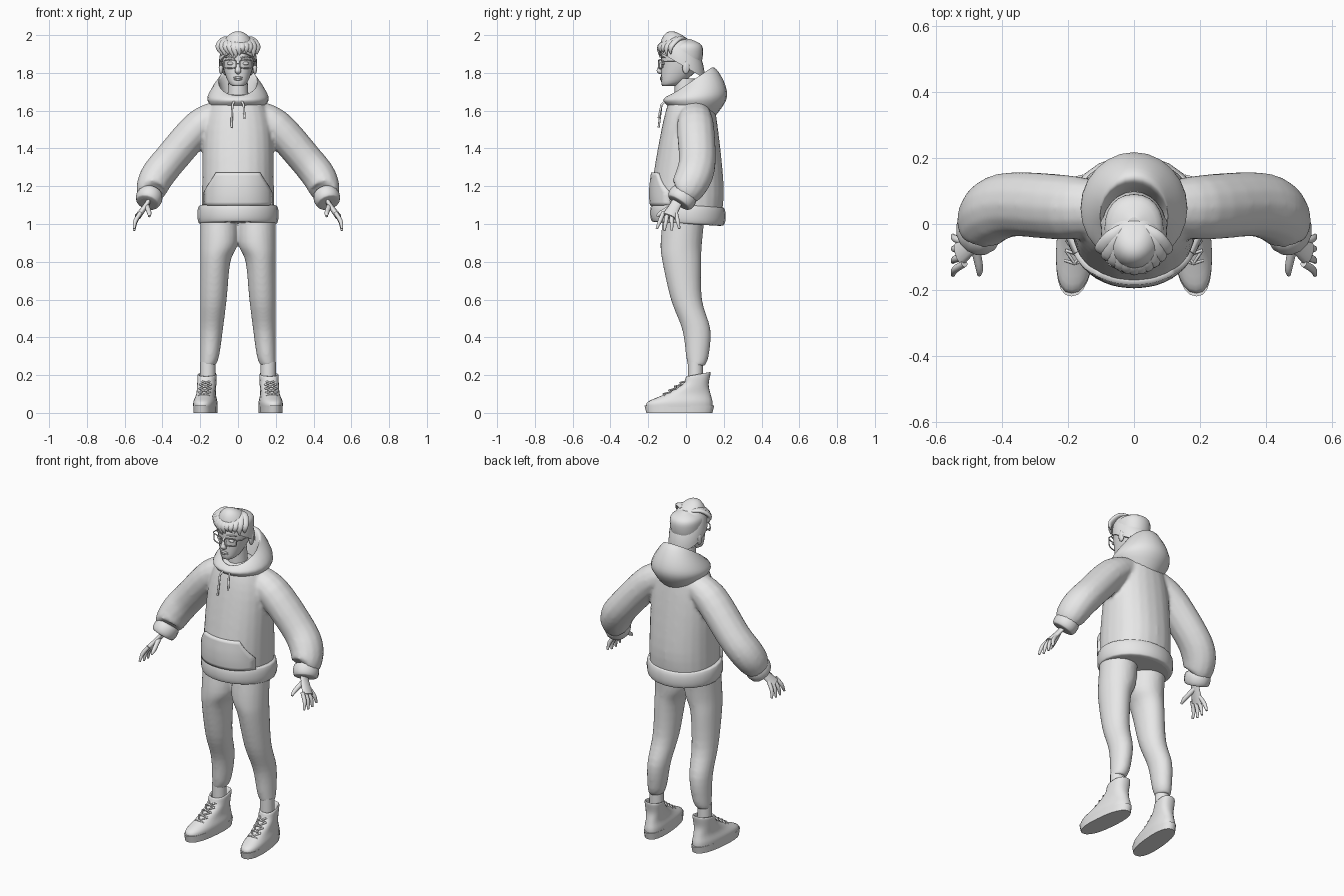
import bpy, bmesh, math, random
from mathutils import Vector, Matrix

random.seed(4)
if "Cube" in bpy.data.objects:
    bpy.data.objects.remove(bpy.data.objects["Cube"], do_unlink=True)

clay = bpy.data.materials.new("plain grey")
clay.use_nodes = True
clay.diffuse_color = (.8, .8, .8, 1)
for node in clay.node_tree.nodes:
    if node.type == 'BSDF_PRINCIPLED':
        node.inputs["Base Color"].default_value = clay.diffuse_color


def smooth(keys, steps=4):
    """Pass a smooth spline through a few key rows."""
    keys = [Vector(key) for key in keys]
    last = len(keys) - 1
    rows = []
    for i in range(last):
        before, start, end, after = [keys[min(max(j, 0), last)] for j in range(i - 1, i + 3)]
        for step in range(steps):
            t = step / steps
            curve = (2 * before - 5 * start + 4 * end - after) * t + (3 * start - before - 3 * end + after) * t * t
            rows.append(start + (end - before + curve) * t / 2)
    return rows + [keys[last]]


def circle(count, power=2):
    """Unit circle points, squarer for a higher power."""
    angles = [math.tau * i / count for i in range(count)]
    squared = lambda value: math.copysign(abs(value) ** (2 / power), value)
    return [(squared(math.cos(angle)), squared(math.sin(angle))) for angle in angles]


def skin(bm, rings):
    """Bridge rings of points into a capped tube."""
    loops = [[bm.verts.new(point) for point in ring] for ring in rings]
    for lower, upper in zip(loops, loops[1:]):
        for i in range(len(lower)):
            bm.faces.new((lower[i - 1], lower[i], upper[i], upper[i - 1]))
    bm.faces.new(loops[0])
    bm.faces.new(loops[-1])


def loft(bm, keys, power=2, outer=None):
    """Each key: height, front, back, half width and optional backward tilt."""
    rings = []
    for z, front, back, width, tilt in smooth([(*key, 0)[:5] for key in keys]):
        centre = 0 if outer is None else outer - width
        rings.append([(centre + width * c, (front + back + (back - front) * s) / 2, z + tilt * s)
                      for c, s in circle(24, power)])
    skin(bm, rings)


def sweep(bm, keys, across=(0, 1, 0), wide=1, side=1):
    """Each key: position and radius; the section is widened along one direction."""
    path = smooth(keys)
    points = [row.xyz for row in path]
    rings = []
    for i, row in enumerate(path):
        along = (points[min(i + 1, len(points) - 1)] - points[max(i - 1, 0)]).normalized()
        flat = Vector(across)
        flat = (flat - along * flat.dot(along)).normalized() * wide
        thick = flat.cross(along).normalized()
        ring = [points[i] + (thick * c + flat * s) * row.w for c, s in circle(14)]
        rings.append([(point.x * side, point.y, point.z) for point in ring])
    skin(bm, rings)


def ball(bm, centre, size):
    matrix = Matrix.Translation(centre) @ Matrix.Diagonal((*size, 1))
    bmesh.ops.create_uvsphere(bm, u_segments=16, v_segments=10, radius=1, matrix=matrix)


def add_object(name, data):
    data.materials.append(clay)
    ob = bpy.data.objects.new(name, data)
    bpy.context.collection.objects.link(ob)
    return ob


def finish(name, bm, mirror=False, voxel=0):
    bmesh.ops.recalc_face_normals(bm, faces=bm.faces)
    mesh = bpy.data.meshes.new(name)
    bm.to_mesh(mesh)
    bm.free()
    for face in mesh.polygons:
        face.use_smooth = len(face.vertices) < 5
    ob = add_object(name, mesh)
    if mirror:
        ob.modifiers.new("mirror", 'MIRROR').use_mirror_merge = False
    if voxel:
        blend = ob.modifiers.new("blend", 'REMESH')
        blend.mode, blend.voxel_size, blend.use_smooth_shade = 'VOXEL', voxel, True
        soften = ob.modifiers.new("soften", 'SMOOTH')
        soften.factor, soften.iterations = .5, 6
    return ob


def lofted(name, keys, power=2, outer=None, mirror=False, voxel=0):
    bm = bmesh.new()
    loft(bm, keys, power, outer)
    return finish(name, bm, mirror, voxel)


def cord(name, lines, radius, cyclic=False):
    curve = bpy.data.curves.new(name, 'CURVE')
    curve.dimensions, curve.bevel_depth, curve.bevel_resolution = '3D', radius, 2
    for line in lines:
        spline = curve.splines.new('POLY')
        spline.points.add(len(line) - 1)
        for point, position in zip(spline.points, line):
            point.co = (*position, 1)
        spline.use_cyclic_u = cyclic
    add_object(name, curve)


# Sweatshirt body and sleeves, blended together
bm = bmesh.new()
loft(bm, [(1.05, -.17, .19, .19), (1.2, -.18, .2, .19), (1.5, -.13, .17, .18),
          (1.65, -.09, .14, .13), (1.69, -.05, .08, .06)], power=2.2)
for side in (1, -1):
    sweep(bm, [(.08, .05, 1.59, .07), (.2, .05, 1.52, .09), (.36, .06, 1.34, .09),
               (.43, .04, 1.25, .09), (.46, 0, 1.18, .08), (.46, -.02, 1.16, .06)], wide=1.1, side=side)
shirt = finish("sweatshirt", bm, voxel=.01)

# Ribbed hem and cuffs, as rounded bands
band = [(math.cos(math.pi * i / 8), math.sin(math.pi * i / 8) ** .5) for i in range(9)]
lofted("hem", [(1.05 + .05 * c, -.16 - .03 * s, .18 + .03 * s, .19 + .025 * s, -.01) for c, s in band])
bm = bmesh.new()
sweep(bm, [(.47 - .01 * c, -.02 + .02 * c, 1.14 + .03 * c, .04 + .03 * s) for c, s in band], wide=1.1)
finish("cuffs", bm, mirror=True)

# Front pocket with slanted openings, laid onto the sweatshirt
bm = bmesh.new()
bmesh.ops.create_grid(bm, x_segments=16, y_segments=10, size=1)
for v in bm.verts:
    z = 1.185 + .085 * v.co.y
    v.co = v.co.x * min(.17, .11 + .6 * (1.27 - z)), -.4, z
pocket = finish("pocket", bm)
wrap = pocket.modifiers.new("lay on", 'SHRINKWRAP')
wrap.target, wrap.wrap_method, wrap.use_project_y = shirt, 'PROJECT', True
thicken = pocket.modifiers.new("thickness", 'SOLIDIFY')
thicken.thickness, thicken.offset = .03, 0

# Hood lying on the back, open around the neck
lofted("hood", [(1.58, -.09, .13, .11, -.04), (1.65, -.12, .21, .16, 0), (1.7, -.11, .21, .15, .03),
                (1.75, -.09, .16, .11, .07), (1.74, -.08, .12, .1, .07), (1.64, -.06, .08, .08, .02)])

# Drawstrings, one longer than the other
cord("drawstrings", [[(side * .015, -.1, 1.66), (side * .03, -.13, 1.63), (side * .035, -.145, end)]
                     for side, end in ((-1, 1.51), (1, 1.56))], .006)

# Trousers and socks
lofted("trousers", [(1.05, -.12, .1, .1), (.9, -.135, .085, .1), (.8, -.125, .08, .08), (.6, -.08, .085, .07),
                    (.44, -.02, .13, .06), (.3, 0, .12, .05), (.25, .01, .1, .04)],
       outer=.2, mirror=True, voxel=.009)
lofted("socks", [(.15, .01, .09, .04), (.27, .01, .09, .04)], outer=.2, mirror=True)


# Shoes with crossed laces, toes turned out
def turn_out(x, y, z):
    return x + .17 - .09 * y, y, z


shoes = {"soles": [(0, -.21, .14, .06), (.04, -.22, .15, .06)],
         "shoe_uppers": [(.03, -.21, .14, .06), (.06, -.2, .14, .06), (.1, -.11, .13, .05), (.15, -.02, .12, .05),
                         (.2, 0, .13, .05, .01), (.2, .01, .12, .04, .01), (.17, .02, .1, .04)]}
for name, keys in shoes.items():
    bm = bmesh.new()
    loft(bm, keys, power=2.4)
    for v in bm.verts:
        v.co = turn_out(*v.co)
    finish(name, bm, mirror=True)
laces = []
for row in range(4):
    y, z = -.12 + .03 * row, .1 + .02 * row
    for side in (1, -1):
        for flip in (1, -1):
            lace = [turn_out(-.03 * flip, y + .01, z - .01), turn_out(0, y, z), turn_out(.03 * flip, y + .04, z + .01)]
            laces.append([(side * px, py, pz) for px, py, pz in lace])
cord("laces", laces, .005)

# Hands: palm, four spread fingers and a thumb
bm = bmesh.new()
sweep(bm, [(.47, -.03, 1.15, .015), (.48, -.05, 1.11, .013), (.53, -.09, 1.04, .017)], wide=2.2)
for i in range(4):
    base = Vector((.515, -.12 + .022 * i, 1.06))
    tip = Vector((.55, -.155 + .04 * i, .96 + .01 * abs(i - 1.5)))
    knuckle = base.lerp(tip, .5) + Vector((.01, 0, 0))
    sweep(bm, [(*base, .011), (*knuckle, .011), (*tip, .006)])
sweep(bm, [(.485, -.06, 1.1, .014), (.47, -.13, 1.06, .012), (.47, -.155, 1.04, .006)], across=(1, 0, 0))
finish("hands", bm, mirror=True)

# Head, neck and face
lofted("head", [(1.73, -.11, -.04, .02), (1.75, -.13, 0, .05, .01), (1.83, -.13, .07, .08),
                (1.9, -.13, .09, .09), (1.95, -.1, .08, .08), (1.98, -.03, .02, .02)], power=2.2)
lofted("neck", [(1.6, -.06, .06, .06), (1.77, -.06, .05, .05)])
bm = bmesh.new()
sweep(bm, [(0, -.12, 1.87, .008), (0, -.14, 1.82, .012), (0, -.14, 1.81, .014), (0, -.12, 1.8, .01)],
      across=(1, 0, 0), wide=1.2)
finish("nose", bm)
bm = bmesh.new()
for z in (1.766, 1.775):
    ball(bm, (0, -.13, z), (.024, .008, .006))
finish("lips", bm)
bm = bmesh.new()
ball(bm, (.09, 0, 1.83), (.012, .02, .036))
finish("ears", bm, mirror=True)
bm = bmesh.new()
ball(bm, (.04, -.12, 1.85), (.017, .01, .009))
finish("eyes", bm, mirror=True)
bm = bmesh.new()
sweep(bm, [(.015, -.13, 1.88, .004), (.045, -.125, 1.885, .004), (.07, -.11, 1.88, .002)], across=(0, 0, 1))
finish("eyebrows", bm, mirror=True)

# Glasses
rims, bars = [], [[(-.01, -.145, 1.85), (.01, -.145, 1.85)]]
for side in (1, -1):
    outline = [(.043 + .033 * c, 1.847 + .022 * s) for c, s in circle(20, 4)]
    rims.append([(side * x, -.145 + 4 * x * x, z) for x, z in outline])
    bars.append([(side * .076, -.12, 1.86), (side * .095, -.1, 1.86), (side * .095, 0, 1.86)])
cord("glasses_rims", rims, .0035, cyclic=True)
cord("glasses_arms", bars, .003)

# Hair: close domed cap, and locks swept over the forehead
dome = [(math.cos(math.pi / 2 * i / 8) ** .8, math.sin(math.pi / 2 * i / 8)) for i in range(9)]
lofted("hair_cap", [(1.84 + .16 * s, -.02 - .12 * c, -.02 + .12 * c, .1 * c + .001, -.07 * c) for c, s in dome])
bm = bmesh.new()
for i in range(11):
    a = i / 5 - 1
    inset, drop = .06 * a * a, random.uniform(-.02, .015)
    sweep(bm, [(.03 * a, -.01, 1.98, .008), (.07 * a, -.07 + inset / 2, 1.98, .012),
               (.1 * a, -.14 + inset, 1.94, .012), (.09 * a + .01, -.14 + inset, 1.9 + drop, .002)],
          across=(1, .6 * a, 0), wide=1.8)
finish("hair_locks", bm)
